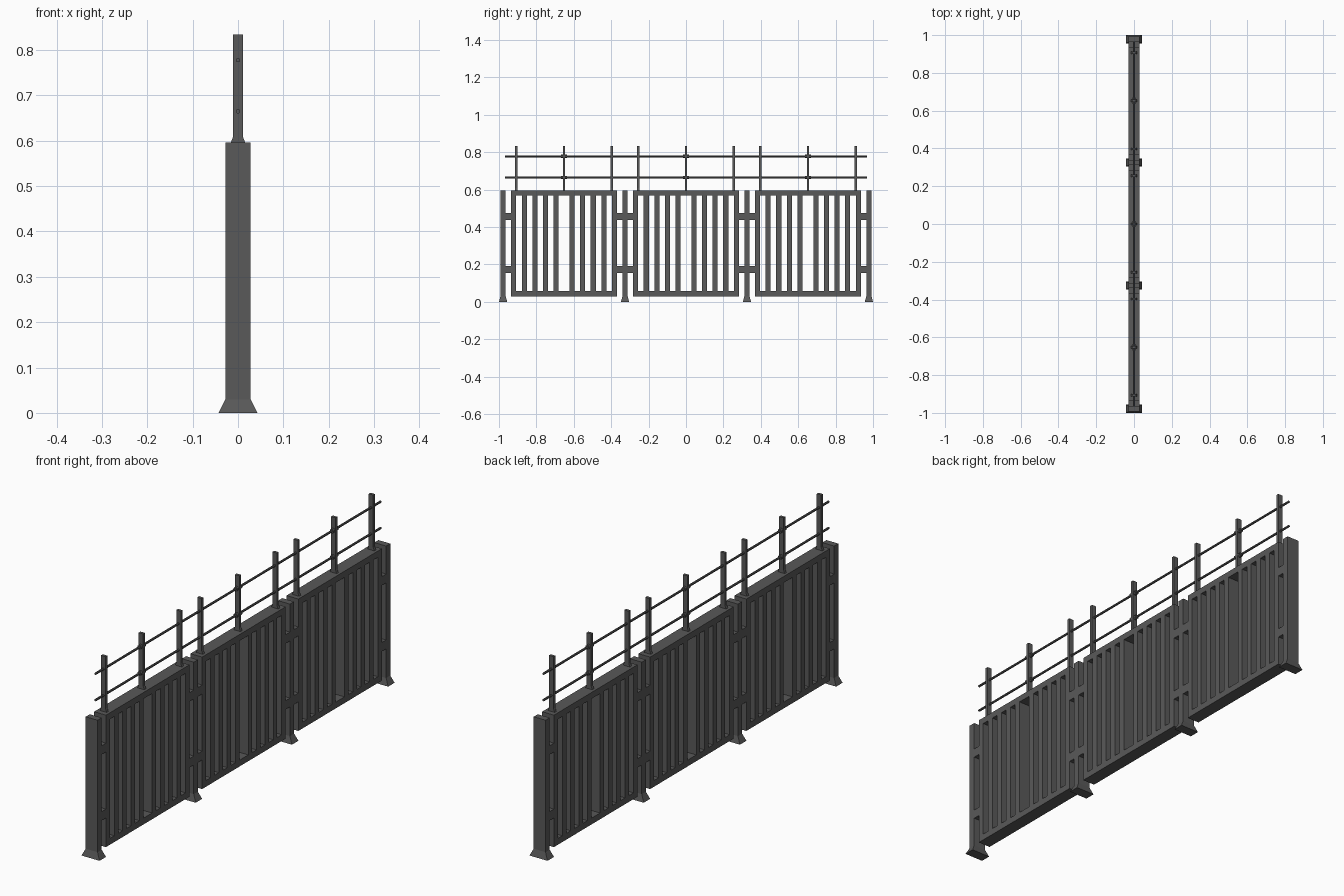
import bpy, bmesh, math
from mathutils import Matrix

if "Cube" in bpy.data.objects:
    bpy.data.objects.remove(bpy.data.objects["Cube"])

mat = bpy.data.materials.new("dark_grey_metal")
mat.diffuse_color = (0.1, 0.1, 0.1, 1)
mat.use_nodes = True
mat.node_tree.nodes["Principled BSDF"].inputs["Base Color"].default_value = mat.diffuse_color


def finish(name, bm):
    bmesh.ops.recalc_face_normals(bm, faces=bm.faces)
    me = bpy.data.meshes.new(name)
    bm.to_mesh(me)
    bm.free()
    me.materials.append(mat)
    ob = bpy.data.objects.new(name, me)
    bpy.context.collection.objects.link(ob)
    return ob


def box(bm, hx, y0, y1, z0, z1):
    m = Matrix.Translation((0, (y0 + y1) / 2, (z0 + z1) / 2)) @ Matrix.Diagonal((2 * hx, y1 - y0, z1 - z0, 1))
    bmesh.ops.create_cube(bm, size=1, matrix=m)


def loft(bm, y, sections):
    # stacked rectangles: (half x, half y, z)
    rings = [[bm.verts.new((sx * hx, y + sy * hy, z)) for sx, sy in ((-1, -1), (1, -1), (1, 1), (-1, 1))]
             for hx, hy, z in sections]
    for a, b in zip(rings, rings[1:]):
        for i in range(4):
            j = (i + 1) % 4
            bm.faces.new((a[i], a[j], b[j], b[i]))
    bm.faces.new(rings[0])
    bm.faces.new(rings[-1])


def rod(bm, y, z, r, length):
    m = Matrix.Translation((0, y, z)) @ Matrix.Rotation(math.pi / 2, 4, 'X') @ Matrix.Rotation(math.pi / 8, 4, 'Z')
    bmesh.ops.create_cone(bm, cap_ends=True, segments=8, radius1=r, radius2=r, depth=length, matrix=m)


HX, TOP, PITCH, HALF, BAR = 0.028, 0.596, 0.652, 0.283, 0.027
RAILS = (0.665, 0.778)

# Main posts with flared feet
for i in range(4):
    bm = bmesh.new()
    loft(bm, (i - 1.5) * PITCH, [(0.043, 0.022, 0), (HX, 0.014, 0.03), (HX, 0.014, TOP)])
    finish(f"main_post_{i + 1}", bm)

for i in range(3):
    c = (i - 1) * PITCH

    # Panel frame: outer rectangle with an open centre
    bm = bmesh.new()
    box(bm, HX, c - HALF, c + HALF, 0.03, 0.057)
    box(bm, HX, c - HALF, c + HALF, TOP - BAR, TOP)
    for s in (-1, 1):
        y = c + s * (HALF - BAR / 2)
        box(bm, HX, y - BAR / 2, y + BAR / 2, 0.057, TOP - BAR)
    finish(f"panel_frame_{i + 1}", bm)

    # Vertical slats, with a wider gap in the middle
    bm = bmesh.new()
    for s in (-1, 1):
        for k in range(4):
            y = c + s * (0.043 + k * 0.0565)
            box(bm, HX, y - BAR / 2, y + BAR / 2, 0.057, TOP - BAR)
    finish(f"panel_slats_{i + 1}", bm)

    # Brackets joining panel to posts
    bm = bmesh.new()
    for s in (-1, 1):
        a, b = sorted((c + s * HALF, c + s * (PITCH / 2 - 0.014)))
        for z in (0.174, 0.457):
            box(bm, HX, a, b, z - 0.019, z + 0.019)
    finish(f"panel_brackets_{i + 1}", bm)

    # Thin rail uprights with flared bases
    bm = bmesh.new()
    for dy in (-0.255, 0, 0.255):
        loft(bm, c + dy, [(0.016, 0.006, TOP), (0.0105, 0.006, TOP + 0.014), (0.0105, 0.006, 0.834)])
    finish(f"rail_uprights_{i + 1}", bm)

    # Sleeves where the rails cross the middle upright
    bm = bmesh.new()
    for z in RAILS:
        rod(bm, c, z, 0.0095, 0.034)
    finish(f"rail_sleeves_{i + 1}", bm)

# Horizontal rails
for z, n in zip(RAILS, ("lower", "upper")):
    bm = bmesh.new()
    rod(bm, 0, z, 0.005, 1.934)
    finish(f"{n}_rail", bm)
